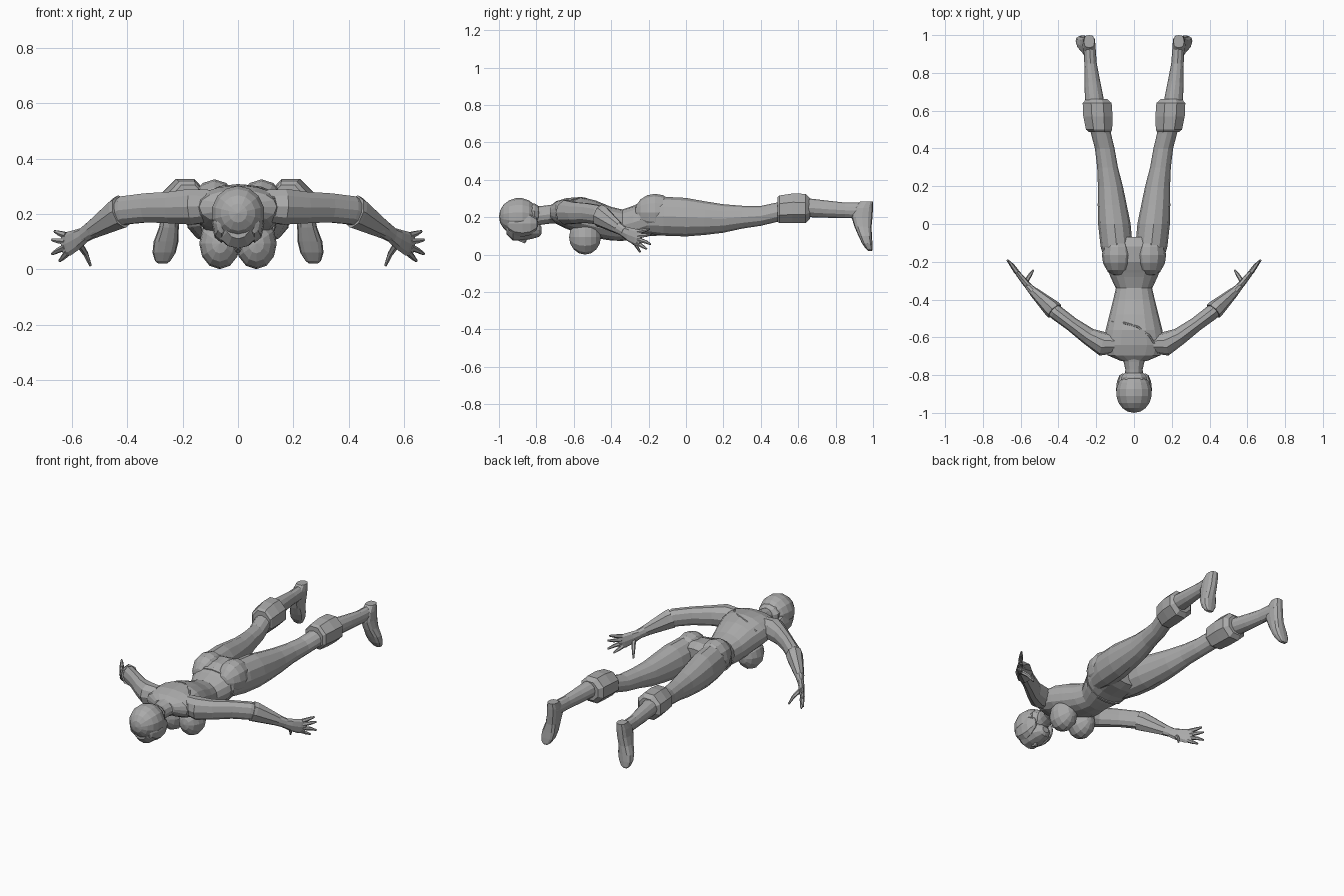
import bpy, bmesh, math
from mathutils import Vector
from mathutils.bvhtree import BVHTree

grey = bpy.data.materials.new("plain grey")
grey.diffuse_color = (0.4, 0.4, 0.4, 1)
Z = Vector((0, 0, 1))


def finish(name, bm, mirror):
    bmesh.ops.recalc_face_normals(bm, faces=bm.faces[:])
    me = bpy.data.meshes.new(name)
    bm.to_mesh(me)
    bm.free()
    me.materials.append(grey)
    ob = bpy.data.objects.new(name, me)
    bpy.context.collection.objects.link(ob)
    if mirror:
        ob.modifiers.new("Mirror", 'MIRROR')
    return ob


def loft(name, stations, n=12, mirror=True, axis=None, power=1.0, half=False):
    """Skin elliptical rings; a station is x, y, z, half width, half height."""
    bm = bmesh.new()
    pts = [Vector(s[:3]) for s in stations]
    rings = []
    for i, s in enumerate(stations):
        d = Vector(axis) if axis else pts[min(i + 1, len(pts) - 1)] - pts[max(i - 1, 0)]
        d.normalize()
        side = d.cross(Z) if abs(d.z) < 0.95 else Vector((1, 0, 0))
        side.normalize()
        up = side.cross(d)
        ring = []
        for k in range(n):
            a = math.tau * (k + 0.5 * half) / n
            c, q = math.cos(a), math.sin(a)
            c = math.copysign(abs(c) ** power, c)
            q = math.copysign(abs(q) ** power, q)
            ring.append(bm.verts.new(pts[i] + side * c * s[3] + up * q * s[4]))
        rings.append(ring)
    for a, b in zip(rings, rings[1:]):
        for k in range(n):
            bm.faces.new((a[k], a[(k + 1) % n], b[(k + 1) % n], b[k]))
    bm.faces.new(rings[0])
    bm.faces.new(rings[-1])
    return finish(name, bm, mirror)


def ball(name, centre, radii, mirror=False, u=14, v=9):
    """Ellipsoid with its poles along y."""
    bm = bmesh.new()
    bmesh.ops.create_uvsphere(bm, u_segments=u, v_segments=v, radius=1)
    for p in bm.verts:
        x, y, z = p.co
        p.co = Vector(centre) + Vector((x * radii[0], z * radii[1], y * radii[2]))
    return finish(name, bm, mirror)


Y = (0, 1, 0)
# Torso from shoulders to hips
torso = loft("torso", [
    (0, -.725, .225, .07, .035), (0, -.695, .225, .14, .06), (0, -.64, .22, .165, .082),
    (0, -.56, .208, .15, .10), (0, -.48, .188, .13, .10), (0, -.40, .165, .11, .09),
    (0, -.34, .157, .096, .084), (0, -.28, .172, .125, .09), (0, -.20, .198, .152, .10),
    (0, -.12, .203, .165, .10), (0, -.07, .20, .13, .08)], n=16, mirror=False, axis=Y, power=.9)
ball("chest", (.066, -.54, .093), (.074, .085, .093), True, 12, 8)
ball("glute", (.085, -.165, .225), (.085, .11, .10), True, 12, 8)
loft("neck", [(0, -.83, .20, .05, .055), (0, -.77, .21, .046, .05), (0, -.73, .215, .055, .05),
              (0, -.68, .22, .09, .055)], mirror=False, axis=Y)

# Belt seam and diagonal back strap
loft("belt", [(0, -.256, .179, .138, .099), (0, -.244, .183, .143, .101)],
     n=16, mirror=False, axis=Y, power=.9)
bm = bmesh.new()
bm.from_mesh(torso.data)
tree = BVHTree.FromBMesh(bm)
bm.free()
strap = []
for x, y in ((-.12, -.52), (-.05, -.525), (.02, -.545), (.08, -.59), (.115, -.645), (.13, -.685)):
    hit = tree.ray_cast(Vector((x, y, 1)), -Z)[0]
    if hit:
        strap.append((x, y, hit.z, .006, .005))
loft("back_strap", strap, n=6, mirror=False)

# Head, hair and face
ball("hair", (0, -.893, .203), (.097, .107, .10))
ball("nape_hair", (0, -.82, .215), (.072, .045, .06), u=10, v=7)
ball("side_hair", (.06, -.875, .165), (.035, .085, .07), True, 8, 6)
loft("face", [(0, -.96, .16, .045, .05), (0, -.925, .145, .072, .07), (0, -.87, .145, .076, .07),
              (0, -.82, .14, .062, .055), (0, -.785, .13, .04, .035), (0, -.772, .13, .022, .018)],
     mirror=False, axis=Y)
loft("nose", [(0, -.895, .08, .006, .008), (0, -.862, .072, .013, .014),
              (0, -.852, .08, .008, .008)], n=6, mirror=False, axis=Y)

# Legs
loft("leg", [
    (.085, -.22, .20, .06, .085), (.092, -.12, .205, .085, .104), (.104, 0, .20, .086, .103),
    (.115, .1, .195, .077, .09), (.125, .2, .193, .066, .076), (.14, .3, .20, .055, .061),
    (.155, .4, .207, .052, .053), (.175, .48, .225, .053, .052), (.192, .56, .245, .06, .055),
    (.21, .66, .25, .05, .05), (.22, .75, .243, .042, .046), (.23, .85, .237, .033, .041),
    (.235, .93, .235, .032, .043), (.238, .975, .238, .031, .045)], axis=Y)
loft("boot_cuff", [
    (.18, .488, .24, .064, .07), (.185, .50, .242, .075, .08), (.191, .57, .247, .084, .086),
    (.195, .64, .247, .083, .084), (.197, .662, .247, .06, .06)], n=8, axis=Y, half=True)
# Feet with flat soles at the far end
loft("foot", [
    (.237, .967, .285, .028, .033), (.238, .948, .25, .034, .052), (.242, .941, .20, .034, .056),
    (.25, .946, .15, .036, .046), (.26, .958, .10, .045, .036), (.267, .969, .06, .042, .028),
    (.272, .98, .03, .028, .018), (.273, .985, .02, .015, .01)], axis=(0, 0, -1), power=.75)

# Arms
loft("arm", [
    (.10, -.635, .23, .05, .06), (.165, -.635, .226, .064, .068), (.24, -.595, .223, .046, .06),
    (.33, -.53, .222, .038, .055), (.41, -.47, .213, .04, .054), (.46, -.425, .185, .037, .046),
    (.52, -.37, .148, .027, .034), (.56, -.33, .122, .018, .028)], n=10)
loft("glove_cuff", [(.42, -.462, .208, .048, .062), (.432, -.45, .203, .048, .06),
                    (.53, -.36, .142, .026, .034)], n=8)
# Hands
loft("palm", [(.55, -.34, .126, .019, .028), (.58, -.305, .108, .017, .037),
              (.612, -.265, .092, .014, .044), (.632, -.24, .086, .009, .038)], n=8)
fingers = {
    "little_finger": ((.62, -.255, .122), (.645, -.22, .13), (.663, -.195, .137)),
    "ring_finger": ((.622, -.255, .10), (.65, -.215, .103), (.672, -.19, .106)),
    "middle_finger": ((.622, -.255, .08), (.65, -.215, .068), (.672, -.19, .055)),
    "index_finger": ((.615, -.26, .062), (.63, -.235, .045), (.645, -.21, .03)),
    "thumb": ((.572, -.305, .088), (.55, -.27, .055), (.533, -.245, .013))}
for name, path in fingers.items():
    loft(name, [(*p, r, r) for p, r in zip(path, (.013, .010, .005))], n=6)
